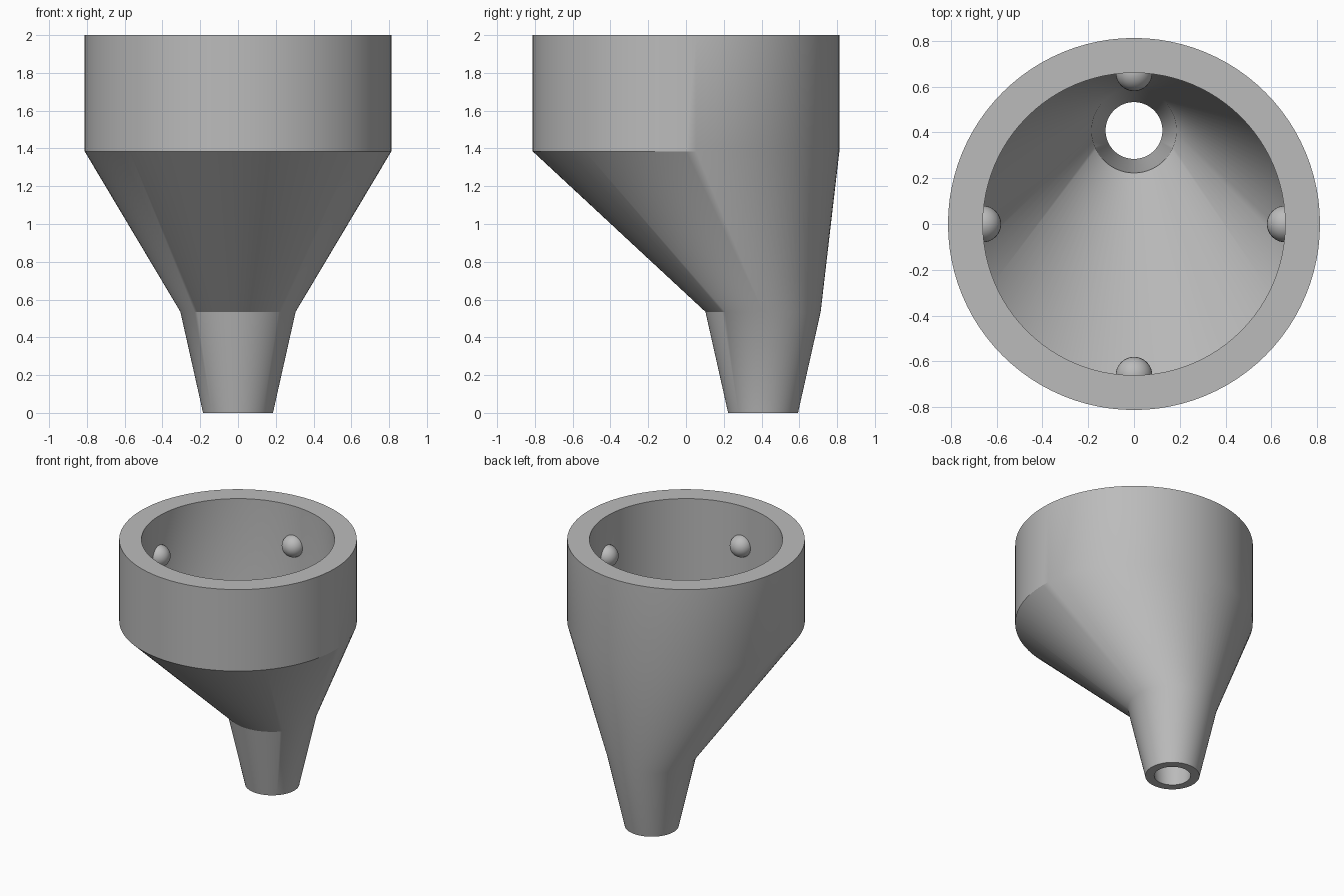
import bpy
import bmesh
from math import cos, sin, pi

cube = bpy.data.objects.get("Cube")
if cube:
    bpy.data.objects.remove(cube, do_unlink=True)

# Single plain grey
grey = bpy.data.materials.new("plain grey")
grey.use_nodes = True
colour = (0.5, 0.5, 0.5, 1)
grey.diffuse_color = colour
grey.node_tree.nodes["Principled BSDF"].inputs["Base Color"].default_value = colour

SEGMENTS = 96
SPOUT_Y = 0.408
RIM_Z, BOWL_Z, NECK_Z = 2.0, 1.385, 0.535


def finish(bm, name):
    mesh = bpy.data.meshes.new(name)
    bm.to_mesh(mesh)
    bm.free()
    mesh.materials.append(grey)
    obj = bpy.data.objects.new(name, mesh)
    bpy.context.collection.objects.link(obj)
    bpy.ops.object.select_all(action="DESELECT")
    obj.select_set(True)
    bpy.context.view_layer.objects.active = obj
    bpy.ops.object.shade_smooth_by_angle(angle=pi / 6)
    return obj


# Funnel shell: a closed loop of rings (radius, y centre, height), outside then inside
rings = [
    (0.185, SPOUT_Y, 0),
    (0.305, SPOUT_Y, NECK_Z),
    (0.812, 0, BOWL_Z),
    (0.812, 0, RIM_Z),
    (0.66, 0, RIM_Z),
    (0.66, 0, BOWL_Z),
    (0.185, SPOUT_Y, NECK_Z),
    (0.124, SPOUT_Y, 0),
]
bm = bmesh.new()
loops = []
for radius, y, z in rings:
    angles = [2 * pi * i / SEGMENTS for i in range(SEGMENTS)]
    loops.append([bm.verts.new((radius * cos(a), y + radius * sin(a), z)) for a in angles])
for k, lower in enumerate(loops):
    upper = loops[(k + 1) % len(loops)]
    for i in range(SEGMENTS):
        j = (i + 1) % SEGMENTS
        bm.faces.new((lower[i], lower[j], upper[j], upper[i]))
bmesh.ops.recalc_face_normals(bm, faces=bm.faces)
finish(bm, "funnel_shell")

# Four round retaining bumps on the inner wall
for i, side in enumerate(("left", "back", "right", "front")):
    bm = bmesh.new()
    bmesh.ops.create_uvsphere(bm, u_segments=32, v_segments=16, radius=0.08)
    bump = finish(bm, side + "_bump")
    bump.location = (0.66 * cos(i * pi / 2), 0.66 * sin(i * pi / 2), 1.7)
